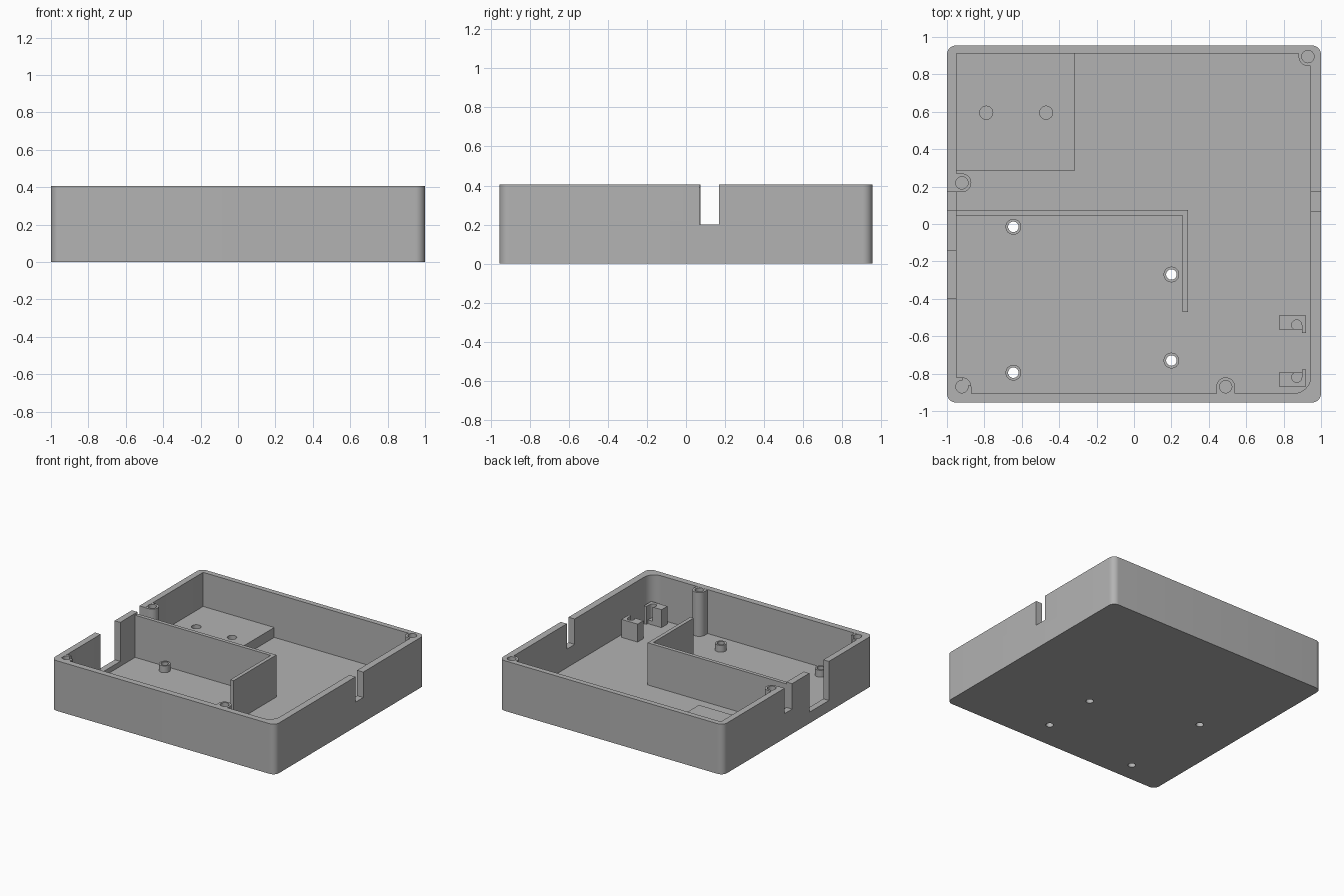
import bpy, bmesh, math

if "Cube" in bpy.data.objects:
    bpy.data.objects.remove(bpy.data.objects["Cube"], do_unlink=True)

grey = bpy.data.materials.new("plain grey")
grey.use_nodes = True
grey.diffuse_color = (0.45, 0.45, 0.45, 1)
grey.node_tree.nodes["Principled BSDF"].inputs["Base Color"].default_value = grey.diffuse_color

TOP, FLOOR = 0.405, 0.05


def arc(x, y, r, start, sweep, steps):
    return [(x + r * math.cos(math.radians(start + sweep * i / steps)),
             y + r * math.sin(math.radians(start + sweep * i / steps)))
            for i in range(steps + 1)]


def rect(x0, x1, y0, y1, radii=(0, 0, 0, 0)):
    """Outline with radii for back right, back left, front left, front right."""
    points = []
    corners = [(x1, y1, -1, -1), (x0, y1, 1, -1), (x0, y0, 1, 1), (x1, y0, -1, 1)]
    for i, ((x, y, sx, sy), r) in enumerate(zip(corners, radii)):
        points += arc(x + sx * r, y + sy * r, r, 90 * i, 90, 10) if r else [(x, y)]
    return points


def circle(x, y, r):
    return arc(x, y, r, 0, 360, 32)[:-1]


def prism(name, outline, z0, z1):
    bm = bmesh.new()
    base = bm.faces.new([bm.verts.new((x, y, z0)) for x, y in outline])
    moved = bmesh.ops.extrude_face_region(bm, geom=[base])["geom"]
    bmesh.ops.translate(bm, vec=(0, 0, z1 - z0),
                        verts=[v for v in moved if isinstance(v, bmesh.types.BMVert)])
    bmesh.ops.recalc_face_normals(bm, faces=bm.faces)
    mesh = bpy.data.meshes.new(name)
    bm.to_mesh(mesh)
    bm.free()
    mesh.materials.append(grey)
    obj = bpy.data.objects.new(name, mesh)
    bpy.context.collection.objects.link(obj)
    return obj


def combine(obj, outline, z0, z1, operation="DIFFERENCE"):
    """Cut or add a prism, then discard the helper."""
    helper = prism("helper", outline, z0, z1)
    helper.hide_render = True
    mod = obj.modifiers.new("combine", "BOOLEAN")
    mod.operation, mod.solver, mod.object = operation, "EXACT", helper
    graph = bpy.context.evaluated_depsgraph_get()
    mesh = bpy.data.meshes.new_from_object(obj.evaluated_get(graph))
    obj.modifiers.clear()
    obj.data = mesh
    bpy.data.objects.remove(helper, do_unlink=True)


parts = []

# Open tray with rounded outside corners and one large inside corner
case = prism("case", rect(-1, 1, -0.955, 0.955, (0.05,) * 4), 0, TOP)
combine(case, rect(-0.95, 0.945, -0.905, 0.912, (0, 0, 0, 0.09)), FLOOR, 0.6)
parts.append(case)

# Cable slots in the side walls
combine(case, rect(0.9, 1.1, 0.07, 0.17), 0.2, 0.6)
combine(case, rect(-1.1, -0.9, 0.075, 0.17), 0.2, 0.6)
combine(case, rect(-1.1, -0.9, -0.395, -0.145), 0.09, 0.6)

# Full-height screw bosses grown out of the walls
bosses = [
    ("back_left_boss", 0.93, 0.895, rect(0.88, 0.98, 0.845, 0.94, (0, 0, 0.05, 0))),
    ("right_wall_boss", -0.92, 0.22, rect(-0.98, -0.87, 0.17, 0.27, (0.05, 0, 0, 0.05))),
    ("front_right_boss", -0.92, -0.87, rect(-0.98, -0.87, -0.94, -0.82, (0.05, 0, 0, 0))),
    ("front_wall_boss", 0.49, -0.87, rect(0.44, 0.54, -0.94, -0.82, (0.05, 0.05, 0, 0))),
]
for name, x, y, outline in bosses:
    boss = prism(name, outline, 0.04, TOP - 0.001)
    for part in (boss, case):
        combine(part, circle(x, y, 0.033), 0.2, 0.6)
    if name == "front_right_boss":
        combine(boss, [(-0.92, -0.85), (-0.9, -0.87), (-0.84, -0.845), (-0.905, -0.79)], 0.2, 0.6)
    parts.append(boss)

# L-shaped partition
parts.append(prism("partition", [(-0.97, 0.045), (0.26, 0.045), (0.26, -0.47), (0.29, -0.47),
                                 (0.29, 0.075), (-0.97, 0.075)], 0.04, 0.39))

# Raised platform with two blind holes
platform = prism("platform", rect(-0.97, -0.315, 0.285, 0.93), 0.04, 0.13)
for x in (-0.79, -0.47):
    combine(platform, circle(x, 0.595, 0.035), FLOOR + 0.002, 0.3)
parts.append(platform)

# Board standoffs drilled through the floor
for i, (x, y) in enumerate([(-0.645, -0.015), (0.2, -0.27), (0.2, -0.73), (-0.645, -0.795)]):
    standoff = prism(f"standoff_{i + 1}", circle(x, y, 0.042), 0.04, 0.105)
    for part in (standoff, case):
        combine(part, circle(x, y, 0.028), -0.1, 0.3)
    parts.append(standoff)

# Pair of clip blocks whose open holes face each other
for name, y0, side in (("back_clip", -0.565, -1), ("front_clip", -0.795, 1)):
    far = y0 - side * 0.075
    clip = prism(name, rect(0.775, 0.92, min(y0, far), max(y0, far)), 0.04, 0.195)
    tip = y0 + side * 0.018
    combine(clip, rect(0.898, 0.92, min(tip, far), max(tip, far)), 0.04, 0.195, "UNION")
    centre = y0 - side * 0.025
    combine(clip, circle(0.87, centre, 0.027), 0.08, 0.3)
    mouth = y0 + side * 0.03
    combine(clip, rect(0.856, 0.897, min(centre, mouth), max(centre, mouth)), 0.08, 0.3)
    parts.append(clip)

# Smooth round surfaces, sharp edges elsewhere
bpy.ops.object.select_all(action="DESELECT")
for part in parts:
    part.select_set(True)
bpy.context.view_layer.objects.active = case
bpy.ops.object.shade_smooth_by_angle(angle=math.radians(30))
